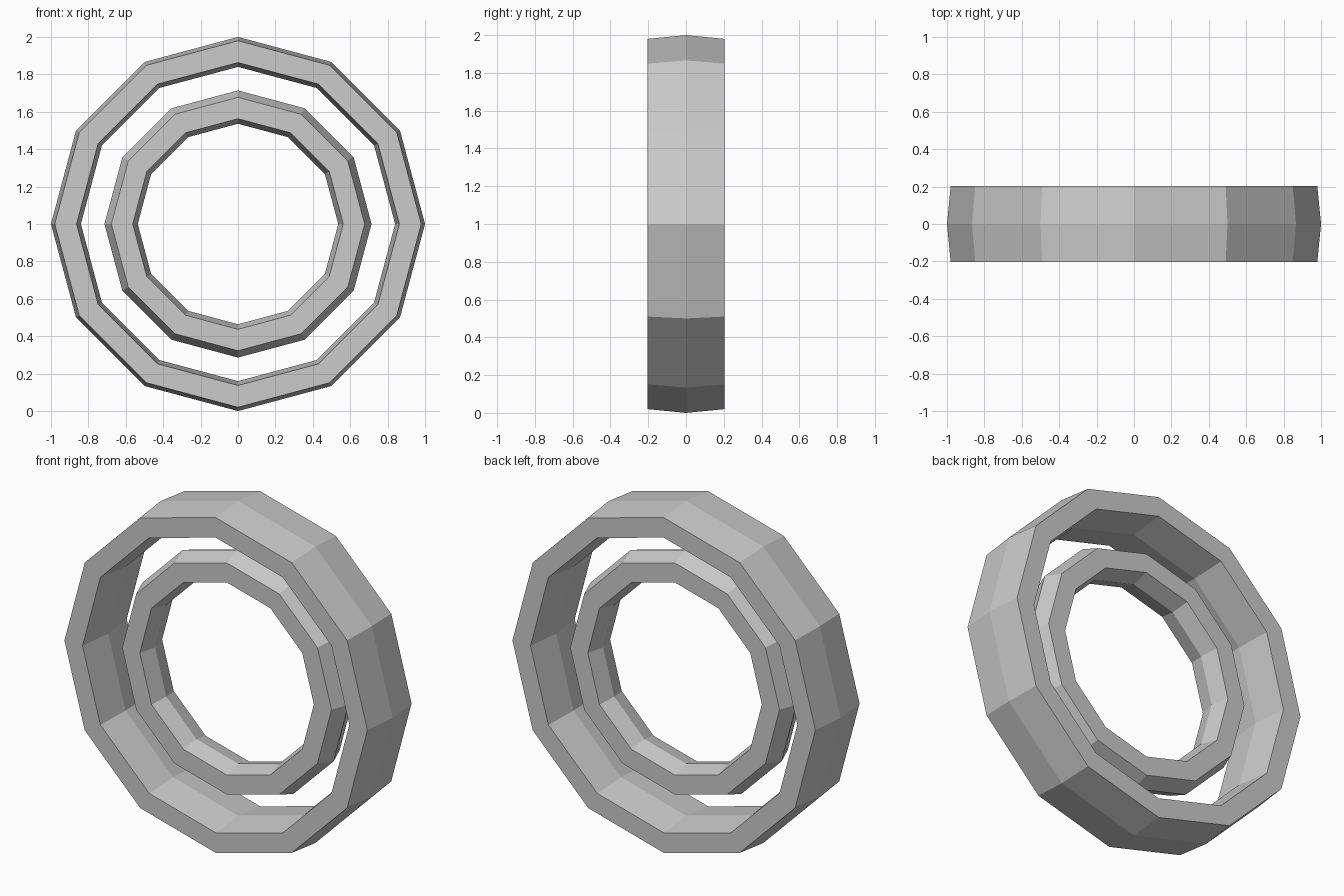
import bpy, bmesh
from math import sin, cos, pi

if "Cube" in bpy.data.objects:
    bpy.data.objects.remove(bpy.data.objects["Cube"])

SIDES = 12


def ring(name, half_width, outer_mid, outer_edge, inner_edge, inner_mid):
    """Sweep a six-point section around the y axis, centred at z = 1."""
    section = [(outer_edge, -half_width), (outer_mid, 0), (outer_edge, half_width),
               (inner_edge, half_width), (inner_mid, 0), (inner_edge, -half_width)]
    bm = bmesh.new()
    loops = []
    for i in range(SIDES):
        a = 2 * pi * i / SIDES
        loops.append([bm.verts.new((r * sin(a), y, 1 + r * cos(a))) for r, y in section])
    n = len(section)
    for i in range(SIDES):
        a, b = loops[i], loops[(i + 1) % SIDES]
        for j in range(n):
            k = (j + 1) % n
            bm.faces.new((a[j], a[k], b[k], b[j]))
    bmesh.ops.recalc_face_normals(bm, faces=bm.faces)
    mesh = bpy.data.meshes.new(name)
    bm.to_mesh(mesh)
    bm.free()
    obj = bpy.data.objects.new(name, mesh)
    bpy.context.collection.objects.link(obj)
    return obj


# Wide outer ring, with ridges bulging outward and inward
ring("outer_ring", 0.204, 1.0, 0.98, 0.863, 0.84)
# Narrower ring floating inside it
ring("inner_ring", 0.103, 0.714, 0.677, 0.563, 0.536)
